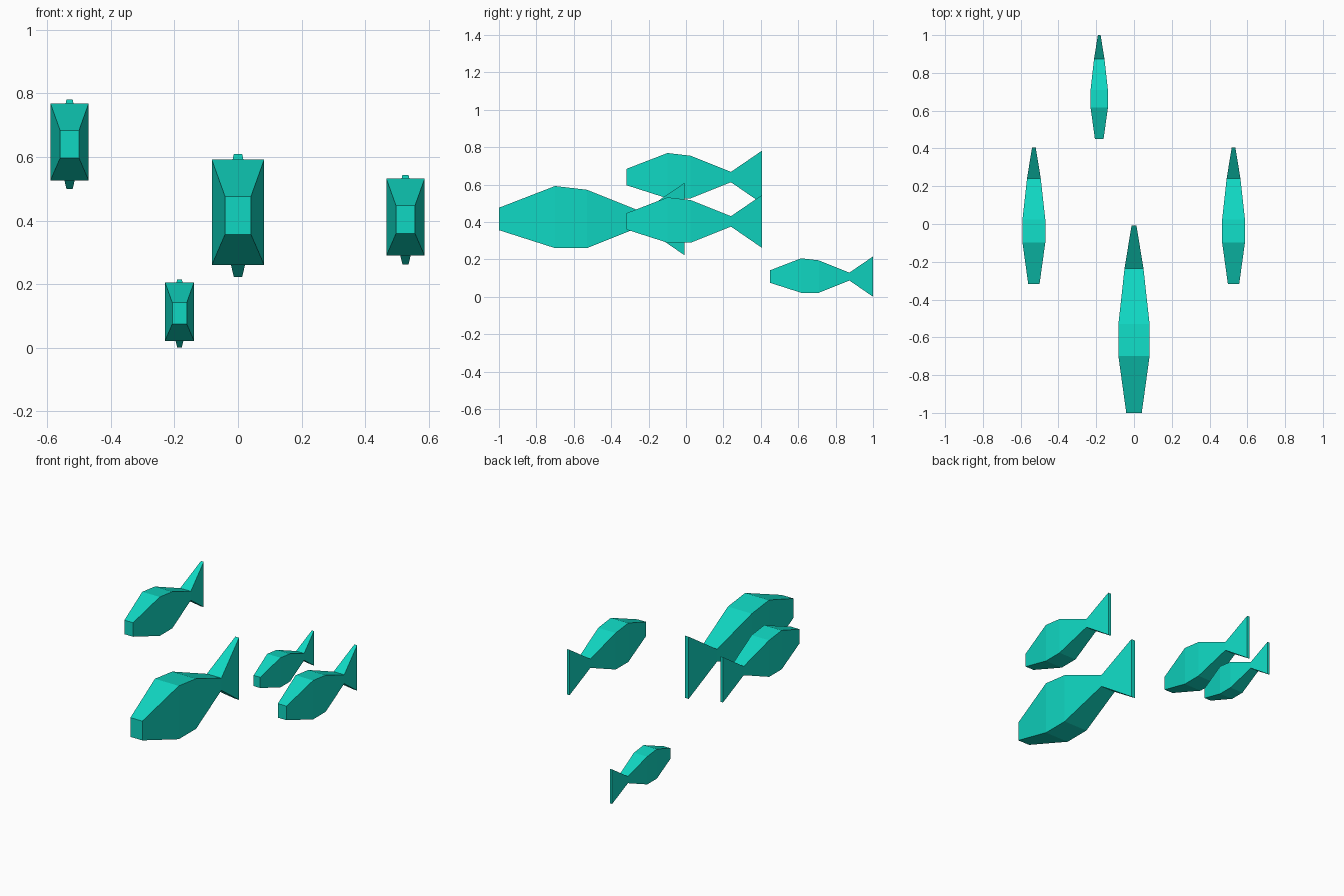
import bpy
import bmesh

if "Cube" in bpy.data.objects:
    bpy.data.objects.remove(bpy.data.objects["Cube"])

teal = bpy.data.materials.new("teal")
teal.diffuse_color = (0.005, 0.68, 0.54, 1)
teal.use_nodes = True
teal.node_tree.nodes["Principled BSDF"].inputs["Base Color"].default_value = teal.diffuse_color

# Cross-sections from nose to tail: distance, half width, bottom, top
SECTIONS = [
    (0.0, 0.041, -0.06, 0.06),
    (0.30, 0.0825, -0.156, 0.176),
    (0.47, 0.0825, -0.156, 0.156),
    (0.765, 0.05, -0.038, 0.038),
    (0.992, 0.013, -0.194, 0.193),
]


def fish(name, nose, size):
    """Loft the rectangular sections into one closed low-poly fish."""
    bm = bmesh.new()
    rings = []
    for y, w, lo, hi in SECTIONS:
        corners = [(-w, lo), (w, lo), (w, hi), (-w, hi)]
        rings.append([bm.verts.new((x * size, y * size, z * size)) for x, z in corners])
    for a, b in zip(rings, rings[1:]):
        for i in range(4):
            j = (i + 1) % 4
            bm.faces.new((a[i], a[j], b[j], b[i]))
    bm.faces.new(rings[0])
    bm.faces.new(rings[-1])
    bmesh.ops.recalc_face_normals(bm, faces=bm.faces)
    mesh = bpy.data.meshes.new(name)
    bm.to_mesh(mesh)
    bm.free()
    mesh.materials.append(teal)
    obj = bpy.data.objects.new(name, mesh)
    obj.location = nose
    bpy.context.collection.objects.link(obj)


# The school: one leader, two followers, one small straggler
fish("lead_fish", (0, -1.0, 0.416), 1.0)
fish("right_fish", (0.527, -0.318, 0.403), 0.73)
fish("left_fish", (-0.53, -0.318, 0.64), 0.73)
fish("small_fish", (-0.184, 0.449, 0.108), 0.555)
